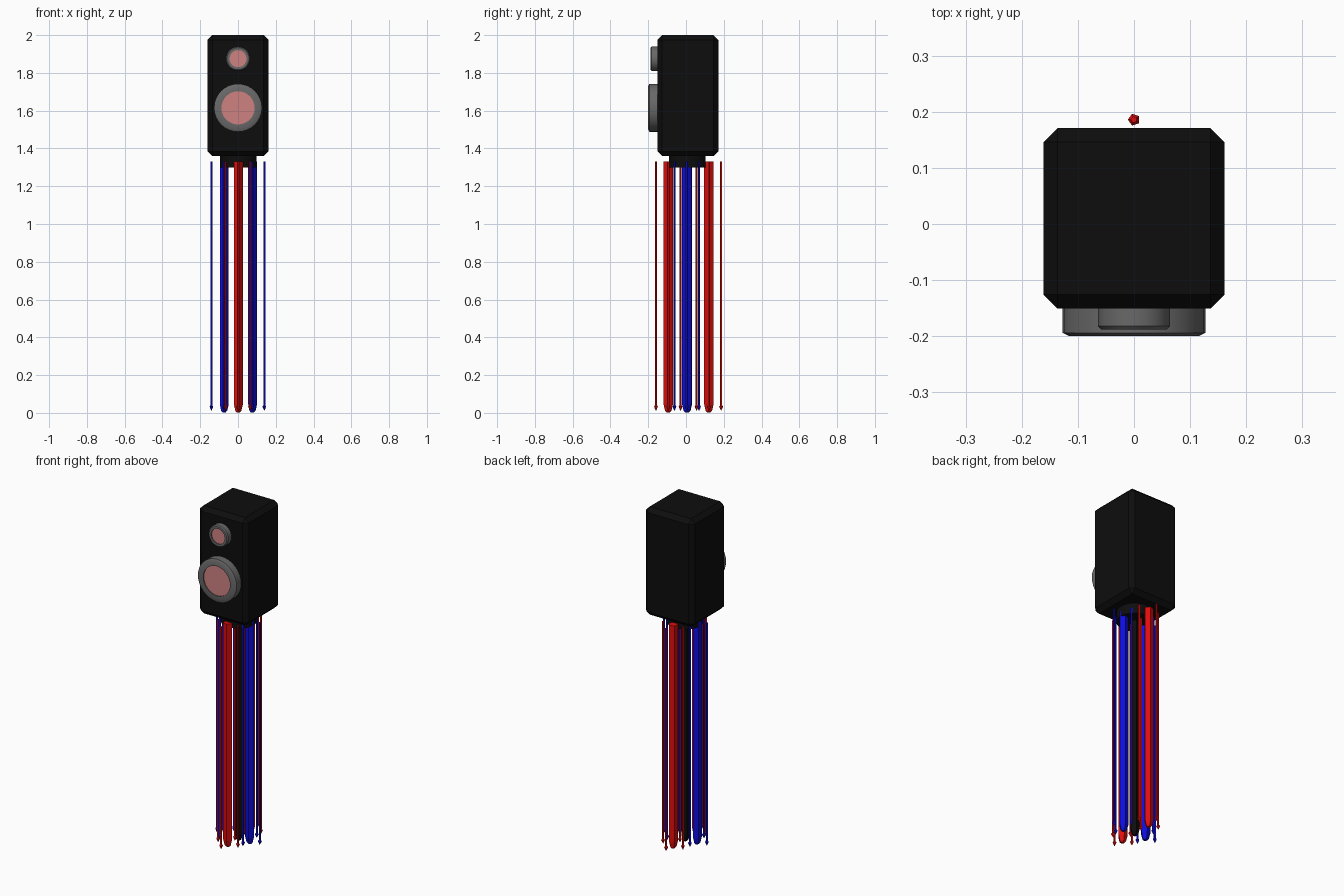
import bpy, bmesh, math
from mathutils import Matrix

if "Cube" in bpy.data.objects:
    bpy.data.objects.remove(bpy.data.objects["Cube"])


def material(name, r, g, b):
    m = bpy.data.materials.new(name)
    m.diffuse_color = (r, g, b, 1)
    m.use_nodes = True
    m.node_tree.nodes["Principled BSDF"].inputs["Base Color"].default_value = m.diffuse_color
    return m


BLACK = material("black", 0.004, 0.004, 0.004)
GREY = material("grey", 0.14, 0.14, 0.14)
PINK = material("pink", 0.62, 0.22, 0.22)
RED = material("red", 0.75, 0.004, 0.004)
BLUE = material("blue", 0.004, 0.004, 0.75)


def lathe(name, profile, sides, mats, matrix, phase=0.0, mat_rule=None):
    """Closed solid from (radius, height) rings; both ends are capped."""
    bm = bmesh.new()
    rings = []
    for r, h in profile:
        rings.append([bm.verts.new((r * math.cos(phase + 2 * math.pi * i / sides),
                                    r * math.sin(phase + 2 * math.pi * i / sides), h))
                      for i in range(sides)])
    for k in range(len(rings) - 1):
        a, b = rings[k], rings[k + 1]
        for i in range(sides):
            j = (i + 1) % sides
            bm.faces.new((a[i], a[j], b[j], b[i]))
    bm.faces.new(rings[0][::-1])
    end = bm.faces.new(rings[-1])
    if len(mats) > 1:
        end.material_index = 1
    bmesh.ops.recalc_face_normals(bm, faces=bm.faces)
    bm.transform(matrix)
    mesh = bpy.data.meshes.new(name)
    bm.to_mesh(mesh)
    bm.free()
    for m in mats:
        mesh.materials.append(m)
    ob = bpy.data.objects.new(name, mesh)
    bpy.context.collection.objects.link(ob)
    return ob


# Speaker cabinet with chamfered edges
bpy.ops.mesh.primitive_cube_add(size=1, location=(0, 0.01, 1.68))
cabinet = bpy.context.object
cabinet.name = "cabinet"
cabinet.scale = (0.322, 0.322, 0.64)
bpy.ops.object.transform_apply(location=False, rotation=False, scale=True)
bevel = cabinet.modifiers.new("chamfer", 'BEVEL')
bevel.width = 0.025
bevel.segments = 1
cabinet.data.materials.append(BLACK)

# Drivers: grey rim with a slightly recessed pink cone, facing the front
for name, z, r, cone, front in (("woofer", 1.615, 0.127, 0.088, 0.05),
                                ("tweeter", 1.875, 0.064, 0.045, 0.038)):
    place = Matrix.Translation((0, -0.15, z)) @ Matrix.Rotation(math.pi / 2, 4, 'X')
    rim = lathe(name, [(r, -0.01), (r, front - 0.006), (r * 0.91, front),
                       (cone, front), (cone, front - 0.006)],
                32, [GREY, PINK], place)
    bpy.context.view_layer.objects.active = rim
    bpy.ops.object.select_all(action='DESELECT')
    rim.select_set(True)
    bpy.ops.object.shade_smooth_by_angle()

# Round socket under the cabinet
lathe("socket", [(0.097, 1.30), (0.097, 1.37)], 32, [BLACK],
      Matrix.Translation((0.001, 0.007, 0)))

# Hanging cables: thick five-sided strands with tapered ends
THICK = [(0.010, 0.003), (0.018, 0.012), (0.026, 0.045), (0.026, 1.33)]
# Thin wires with small pointed heads
THIN = [(0.001, 0.012), (0.011, 0.033), (0.006, 0.040), (0.006, 1.33)]
OFFSET = 0.065
clusters = (("front", 0, -0.094, RED), ("back", 0, 0.121, RED),
            ("left", -0.075, 0.004, BLUE), ("right", 0.075, 0.004, BLUE))
for side, x, y, mat in clusters:
    lathe(side + "_cable", THICK, 5, [mat], Matrix.Translation((x, y, 0)))
    for i, (dx, dy) in enumerate(((1, 0), (-1, 0), (0, 1), (0, -1))):
        lathe(f"{side}_wire_{i + 1}", THIN, 5, [mat],
              Matrix.Translation((x + dx * OFFSET, y + dy * OFFSET, 0)), math.pi)

# Central black cable
lathe("center_cable", THICK, 5, [BLACK], Matrix.Translation((0, 0.007, 0)))
